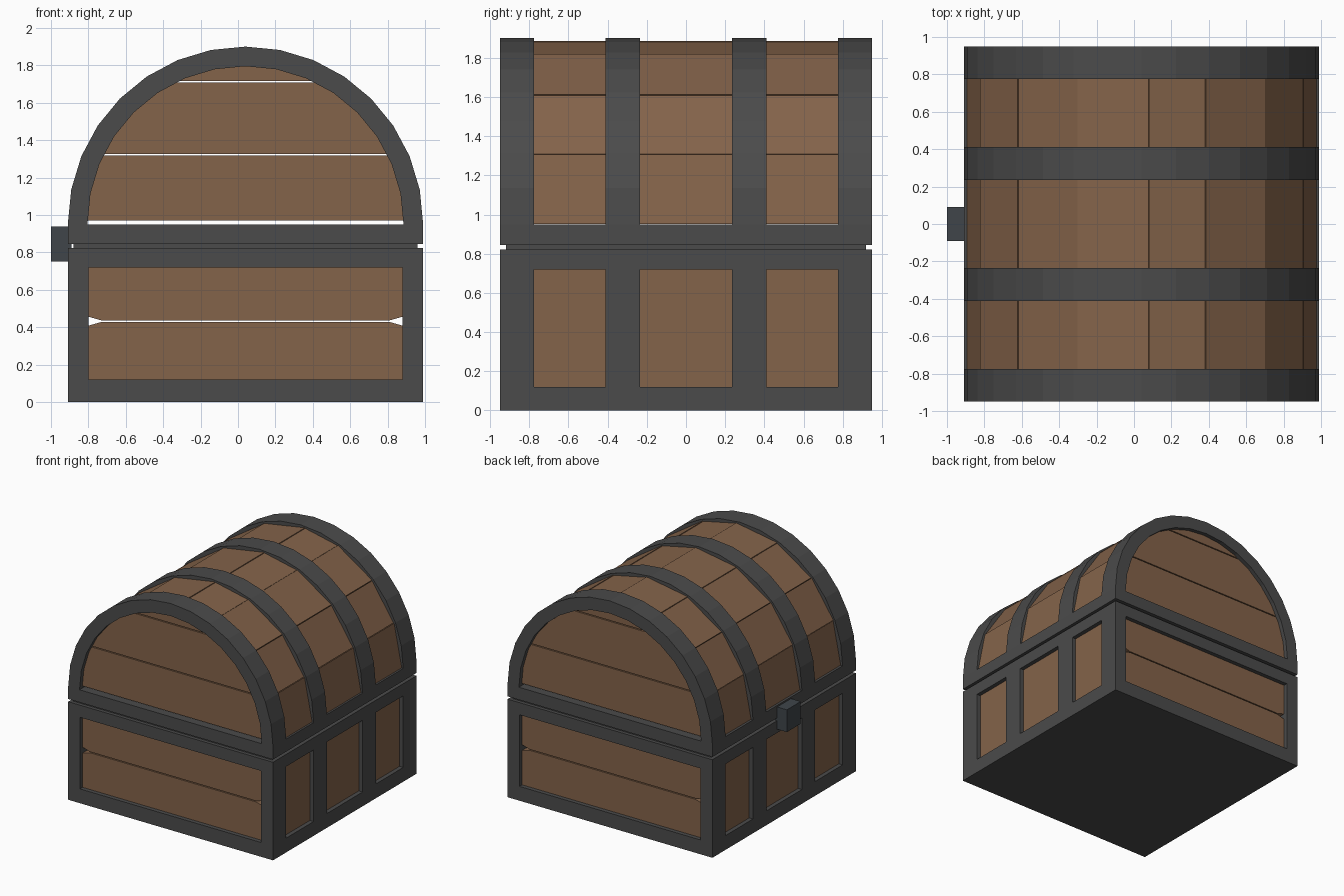
import bpy, bmesh
from math import sin, cos, radians, sqrt, asin, degrees

if "Cube" in bpy.data.objects:
    bpy.data.objects.remove(bpy.data.objects["Cube"])

CX, ZC, R = 0.04, 0.95, 0.95        # chest centre in x, arch centre height, arch radius
X0, X1, Y = CX - 0.95, CX + 0.95, 0.95


def material(name, rgb):
    m = bpy.data.materials.new(name)
    m.diffuse_color = (*rgb, 1)
    m.use_nodes = True
    m.node_tree.nodes["Principled BSDF"].inputs["Base Color"].default_value = m.diffuse_color
    return m


IRON = material("dark_iron", (0.07, 0.07, 0.07))
WOOD = material("wood", (0.23, 0.125, 0.068))
LOCK = material("lock_iron", (0.05, 0.06, 0.068))


def prism(name, pts, axis, a, b, mat):
    """Extrude a 2D profile (x,z for axis y; y,z for axis x) from a to b."""
    bm = bmesh.new()
    place = (lambda p: (p[0], a, p[1])) if axis == 'y' else (lambda p: (a, p[0], p[1]))
    face = bm.faces.new([bm.verts.new(place(p)) for p in pts])
    ext = bmesh.ops.extrude_face_region(bm, geom=[face])
    move = (0, b - a, 0) if axis == 'y' else (b - a, 0, 0)
    bmesh.ops.translate(bm, vec=move,
                        verts=[v for v in ext["geom"] if isinstance(v, bmesh.types.BMVert)])
    bmesh.ops.recalc_face_normals(bm, faces=bm.faces)
    me = bpy.data.meshes.new(name)
    bm.to_mesh(me)
    bm.free()
    ob = bpy.data.objects.new(name, me)
    me.materials.append(mat)
    bpy.context.collection.objects.link(ob)
    return ob


def box(name, x0, x1, y0, y1, z0, z1, mat):
    return prism(name, [(x0, z0), (x1, z0), (x1, z1), (x0, z1)], 'y', y0, y1, mat)


def ring(name, z0, z1, inset, t, mat):
    """Rectangular hoop of four bars around the chest."""
    xa, xb, y = X0 + inset, X1 - inset, Y - inset
    for s, n in ((-1, "front"), (1, "back")):
        box(f"{name}_{n}", xa, xb, *sorted((s * y, s * (y - t))), z0, z1, mat)
    box(f"{name}_left", xa, xa + t, -y + t, y - t, z0, z1, mat)
    box(f"{name}_right", xb - t, xb, -y + t, y - t, z0, z1, mat)


def arc(r, angles):
    return [(CX + r * sin(radians(t)), ZC + r * cos(radians(t))) for t in angles]


# base frame: floor, top rail, seam lip, lid rail
box("base_floor", X0, X1, -Y, Y, 0, 0.12, IRON)
ring("base_rail", 0.72, 0.822, 0, 0.11, IRON)
ring("seam_lip", 0.80, 0.87, 0.03, 0.07, IRON)
ring("lid_rail", 0.845, 0.95, 0, 0.11, IRON)

# upright posts and arched bands, at the same four stations
STATIONS = ((-0.95, -0.775), (-0.412, -0.236), (0.236, 0.412), (0.775, 0.95))
steps = [-90 + 11.25 * i for i in range(17)]
for i, (ya, yb) in enumerate(STATIONS):
    for side, xa in (("left", X0), ("right", X1 - 0.11)):
        box(f"post_{side}_{i}", xa, xa + 0.11, ya, yb, 0.12, 0.72, IRON)
    prism(f"lid_band_{i}", arc(R, steps) + arc(0.845, steps[::-1]), 'y', ya, yb, IRON)

# base planks: the corners along the middle joint are clipped
for s, n in ((-1, "front"), (1, "back")):
    ys = sorted((s * 0.915, s * 0.86))
    for k, zj, ze in ((0, 0.428, 0.10), (1, 0.436, 0.74)):
        d = 0.02 if k else -0.02
        pts = [(-0.83, ze), (0.91, ze), (0.91, zj + d), (0.88, zj + d),
               (0.81, zj), (-0.73, zj), (-0.80, zj + d), (-0.83, zj + d)]
        prism(f"{n}_plank_{k}", pts, 'y', *ys, WOOD)
for s, n in ((-1, "left"), (1, "right")):
    xs = sorted((CX + s * 0.915, CX + s * 0.86))
    for k, (za, zb) in enumerate(((0.10, 0.432), (0.432, 0.74))):
        prism(f"{n}_plank_{k}", [(-0.85, za), (0.85, za), (0.85, zb), (-0.85, zb)],
              'x', *xs, WOOD)

# lid end planks: horizontal slices of the half disc
RE = 0.875
for s, n in ((-1, "front"), (1, "back")):
    for k, (za, zb) in enumerate(((0.93, 1.319), (1.327, 1.708), (1.716, ZC + RE))):
        ta = degrees(asin(min(1, sqrt(max(0, RE ** 2 - (za - ZC) ** 2)) / RE)))
        tb = degrees(asin(sqrt(max(0, RE ** 2 - (zb - ZC) ** 2)) / RE))
        right = [ta + (tb - ta) * i / 5 for i in range(6)]
        left = [-t for t in right[::-1]]
        pts = arc(RE, right + (left[1:] if tb < 0.1 else left))
        prism(f"lid_{n}_plank_{k}", pts, 'y', *sorted((s * 0.915, s * 0.86)), WOOD)

# eight lid staves forming the barrel top
edges = [-90, -67.5, -45, -21.5, 2.4, 21.5, 45, 67.5, 90]
for i, (a, b) in enumerate(zip(edges, edges[1:])):
    a, b = a + 0.12, b - 0.12
    r = 0.936 if i % 2 else 0.932
    prism(f"lid_stave_{i}", arc(r, (a, b)) + arc(0.87, (b, a)), 'y', -0.93, 0.93, WOOD)

# lock block
box("lock", -1.0, X0 + 0.02, -0.092, 0.092, 0.75, 0.937, LOCK)
